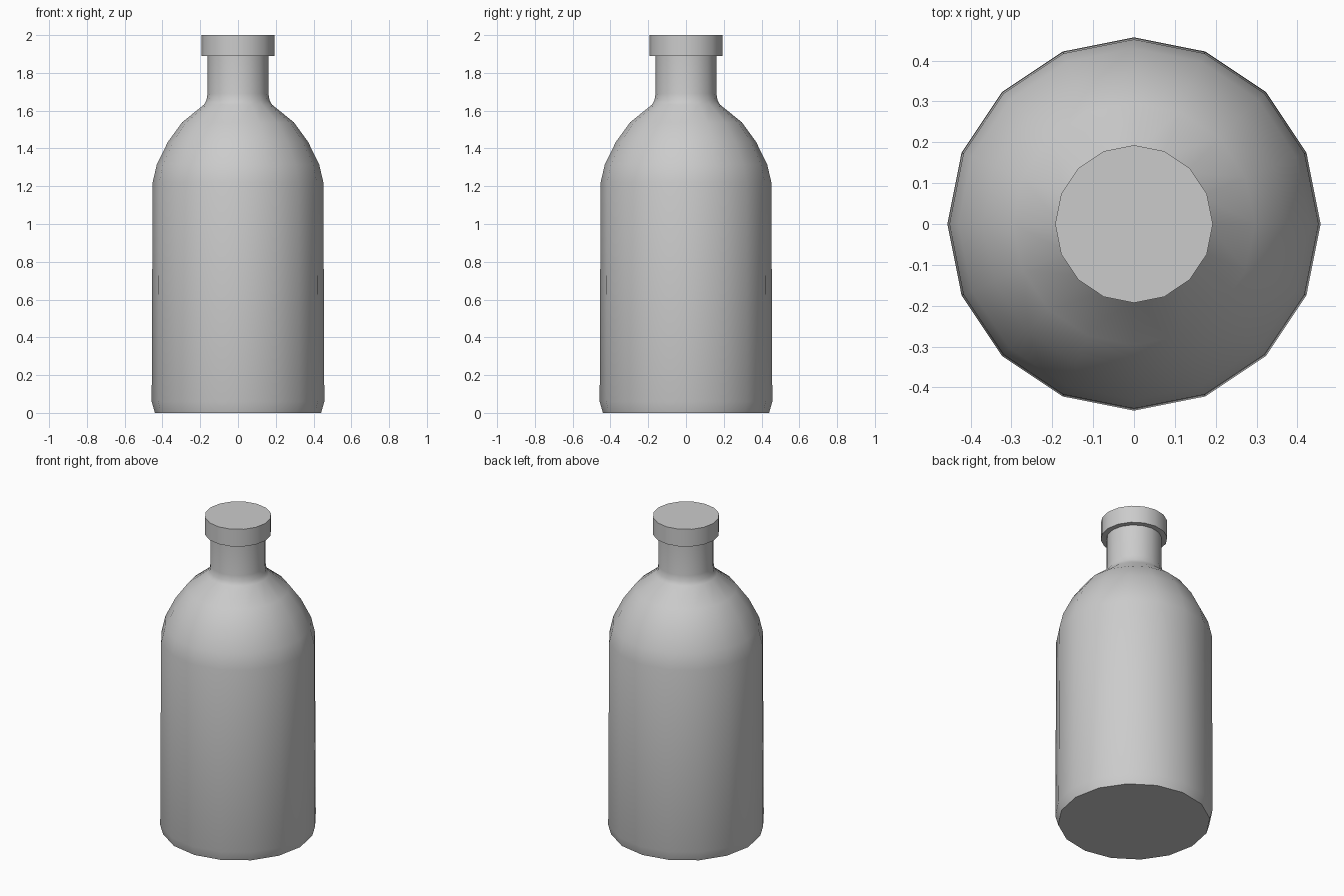
import bpy, bmesh, math

cube = bpy.data.objects.get("Cube")
if cube:
    bpy.data.objects.remove(cube, do_unlink=True)

SIDES = 16

# Single plain grey for glass and cap
grey = bpy.data.materials.new("plain_grey")
grey.use_nodes = True
colour = (0.6, 0.6, 0.6, 1)
grey.diffuse_color = colour
grey.node_tree.nodes["Principled BSDF"].inputs["Base Color"].default_value = colour


def lathe(name, profile):
    """Revolve (radius, height) points and close both ends."""
    bm = bmesh.new()
    rings = []
    for r, z in profile:
        rings.append([bm.verts.new((r * math.cos(a), r * math.sin(a), z))
                      for a in (math.tau * i / SIDES for i in range(SIDES))])
    for low, high in zip(rings, rings[1:]):
        for i in range(SIDES):
            j = (i + 1) % SIDES
            bm.faces.new((low[i], low[j], high[j], high[i]))
    bm.faces.new(reversed(rings[0]))
    bm.faces.new(rings[-1])
    mesh = bpy.data.meshes.new(name)
    bm.to_mesh(mesh)
    bm.free()
    mesh.materials.append(grey)
    obj = bpy.data.objects.new(name, mesh)
    bpy.context.collection.objects.link(obj)
    bpy.ops.object.select_all(action='DESELECT')
    obj.select_set(True)
    bpy.context.view_layer.objects.active = obj
    bpy.ops.object.shade_smooth_by_angle(angle=math.radians(40))
    return obj


# Bottle with chamfered base, domed shoulder and flared neck, joined to its cap
lathe("bottle", [
    (0.44, 0), (0.457, 0.06), (0.452, 1.22), (0.43, 1.315), (0.371, 1.435),
    (0.296, 1.538), (0.18, 1.632), (0.167, 1.655), (0.161, 1.69), (0.161, 1.89),
    (0.193, 1.89), (0.193, 2.0)])
